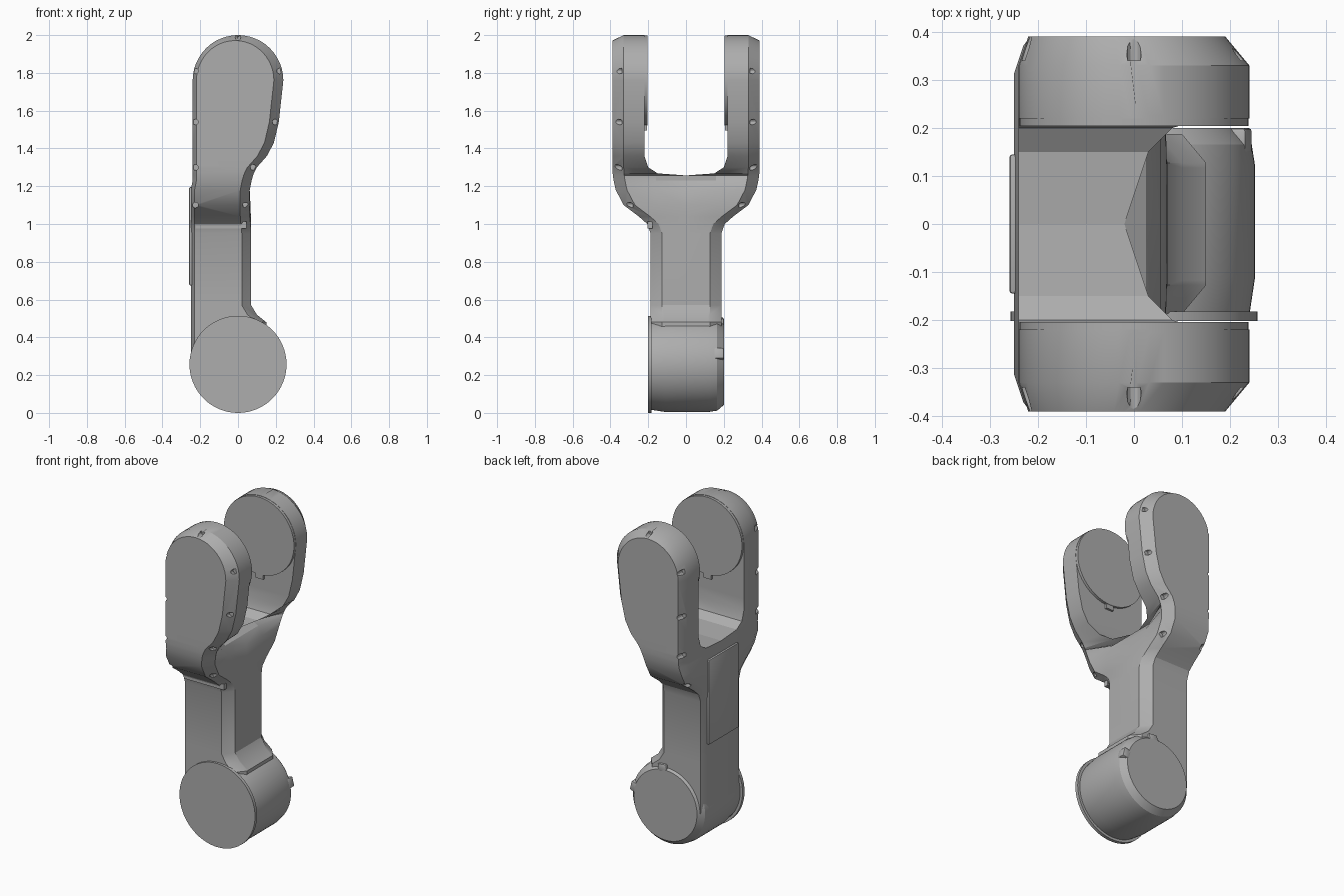
import bpy, bmesh, math
from mathutils import Matrix, Vector

cube = bpy.data.objects.get("Cube")
if cube:
    bpy.data.objects.remove(cube, do_unlink=True)

grey = bpy.data.materials.new("cast_grey")
grey.use_nodes = True
colour = (0.42, 0.42, 0.42, 1)
grey.diffuse_color = colour
grey.node_tree.nodes["Principled BSDF"].inputs["Base Color"].default_value = colour

HUB_Z, EYE_Z, EYE_R = 0.257, 1.76, 0.24


def finish(bm, name):
    """Turn a bmesh into a linked, coloured object."""
    bmesh.ops.recalc_face_normals(bm, faces=bm.faces)
    mesh = bpy.data.meshes.new(name)
    bm.to_mesh(mesh)
    bm.free()
    mesh.materials.append(grey)
    obj = bpy.data.objects.new(name, mesh)
    bpy.context.collection.objects.link(obj)
    return obj


def loft(rings, name):
    """Skin a list of equal rings and cap both ends."""
    bm = bmesh.new()
    loops = [[bm.verts.new(p) for p in ring] for ring in rings]
    n = len(loops[0])
    for a, b in zip(loops, loops[1:]):
        for i in range(n):
            j = (i + 1) % n
            bm.faces.new((a[i], a[j], b[j], b[i]))
    bm.faces.new(loops[0])
    bm.faces.new(loops[-1])
    return finish(bm, name)


def turned(profile, centre_z, name, sides=64):
    """Round part about a y-axis line, from (y, radius) pairs."""
    rings = []
    for y, r in profile:
        angles = [math.tau * i / sides for i in range(sides)]
        rings.append([(r * math.cos(a), y, centre_z + r * math.sin(a)) for a in angles])
    return loft(rings, name)


def box(name, centre, size, bevel=0.0, turn=0.0):
    bm = bmesh.new()
    bmesh.ops.create_cube(bm, size=1)
    bmesh.ops.scale(bm, vec=size, verts=bm.verts)
    if bevel:
        bmesh.ops.bevel(bm, geom=list(bm.edges), offset=bevel, segments=2,
                        profile=0.5, affect='EDGES')
    bmesh.ops.transform(bm, verts=bm.verts,
                        matrix=Matrix.Translation(centre) @ Matrix.Rotation(turn, 4, 'Y'))
    return finish(bm, name)


# Half of the column and fork: height, right edge, outer depth, inner depth, saddle edge
rows = [
    (0.26, 0.15, 0.187, 0, 0.15), (0.48, 0.15, 0.187, 0, 0.15),
    (0.52, 0.1, 0.187, 0, 0.1), (0.57, 0.07, 0.187, 0, 0.07),
    (0.95, 0.07, 0.187, 0, 0.07), (1.0, 0.065, 0.205, 0, 0.068),
    (1.04, 0.062, 0.25, 0, 0.068), (1.1, 0.06, 0.33, 0, 0.066),
    (1.18, 0.062, 0.372, 0, 0.055), (1.23, 0.072, 0.383, 0, 0.025),
    (1.257, 0.08, 0.387, 0, -0.02), (1.268, 0.084, 0.388, 0.15, 0.03),
    (1.3, 0.1, 0.39, 0.2, 0.08), (1.36, 0.153, 0.39, 0.22, 0.15),
    (1.43, 0.19, 0.39, 0.22, 0.19), (1.54, 0.216, 0.39, 0.22, 0.216),
]


def ring(z, left, right, outer, inner, saddle, face_left, face_right, face_z):
    middle = inner + 0.005 if inner else min(0.16, outer - 0.07)
    return [(left, inner, z), (saddle, inner, z), (saddle, middle, z),
            (right, outer - 0.06, z), (face_right, outer, face_z),
            (face_left, outer, face_z), (left, outer - 0.06, z)]


rings = []
for z, right, outer, inner, saddle in rows:
    left = -0.25 if z < 1.2 else -EYE_R
    rings.append(ring(z, left, right, outer, inner, saddle, left + 0.02, right - 0.05, z))
for i in range(13):
    a = math.radians(min(i * 7.5, 88.5))
    w, h = math.cos(a), math.sin(a) * EYE_R
    rings.append(ring(EYE_Z + h, -EYE_R * w, EYE_R * w, 0.39, 0.22, EYE_R * w,
                      -0.015 - 0.205 * w, -0.015 + 0.205 * w, EYE_Z + h * 0.88))
fork = loft(rings, "fork_body")


# Fastener pockets sunk in the chamfered cover edge
def row_at(z):
    for a, b in zip(rows, rows[1:]):
        if a[0] <= z <= b[0]:
            t = (z - a[0]) / (b[0] - a[0])
            return a[1] + t * (b[1] - a[1]), a[2] + t * (b[2] - a[2])
    return EYE_R, 0.39


spots = [(0, EYE_Z + EYE_R - 0.012, 0.39)]
for z in (1.1, 1.3, 1.54, 1.81):
    right, outer = row_at(z)
    spots += [(right - 0.02, z, outer), (-0.226, z, outer)]
bm = bmesh.new()
for x, z, outer in spots:
    place = Matrix.Translation((x, outer + 0.02, z)) @ Matrix.Rotation(math.pi / 2, 4, 'X')
    bmesh.ops.create_cone(bm, cap_ends=True, segments=12, radius1=0.015,
                          radius2=0.015, depth=0.14, matrix=place)
cutter = finish(bm, "pocket_cutter")
cutter.hide_render = True

bpy.context.view_layer.objects.active = fork
cut = fork.modifiers.new("pockets", 'BOOLEAN')
cut.operation = 'DIFFERENCE'
cut.solver = 'EXACT'
cut.object = cutter
bpy.ops.object.modifier_apply(modifier=cut.name)
bpy.data.objects.remove(cutter, do_unlink=True)

# Second fork arm
mirror = fork.modifiers.new("both_arms", 'MIRROR')
mirror.use_axis = (False, True, False)
mirror.use_mirror_merge = False
bpy.ops.object.modifier_apply(modifier=mirror.name)

# Lower joint barrel and its front cap
barrel = turned([(-0.19, 0.24), (-0.11, 0.252), (0.12, 0.252), (0.165, 0.245),
                 (0.2, 0.215)], HUB_Z, "lower_barrel")
cap = turned([(-0.202, 0.257), (-0.182, 0.257)], HUB_Z, "front_cap")
parts = [fork, barrel, cap]

# Lugs on the barrel's rear rim
for name, angle in (("side_lug", 14), ("top_lug", 84)):
    a = math.radians(angle)
    centre = Vector((0.222 * math.cos(a), 0.172, HUB_Z + 0.222 * math.sin(a)))
    parts.append(box(name, centre, (0.05, 0.056, 0.06), 0.008, -a))

# Bearing faces and locating tabs inside the fork
for side, s in (("front", -1), ("back", 1)):
    parts.append(turned([(s * 0.204, 0.238), (s * 0.24, 0.238)], EYE_Z,
                        side + "_bearing_face"))
    parts.append(box(side + "_locating_tab", (0, s * 0.217, 1.515), (0.05, 0.02, 0.04)))

# Access panel on the flat side, and lip under the front cover
parts.append(box("access_panel", (-0.25, 0, 0.935), (0.018, 0.29, 0.52), 0.006))
parts.append(box("front_lip", (-0.09, -0.19, 0.995), (0.27, 0.025, 0.035)))

bpy.ops.object.select_all(action='DESELECT')
for obj in parts:
    obj.select_set(True)
bpy.context.view_layer.objects.active = fork
bpy.ops.object.shade_smooth_by_angle(angle=math.radians(28))
